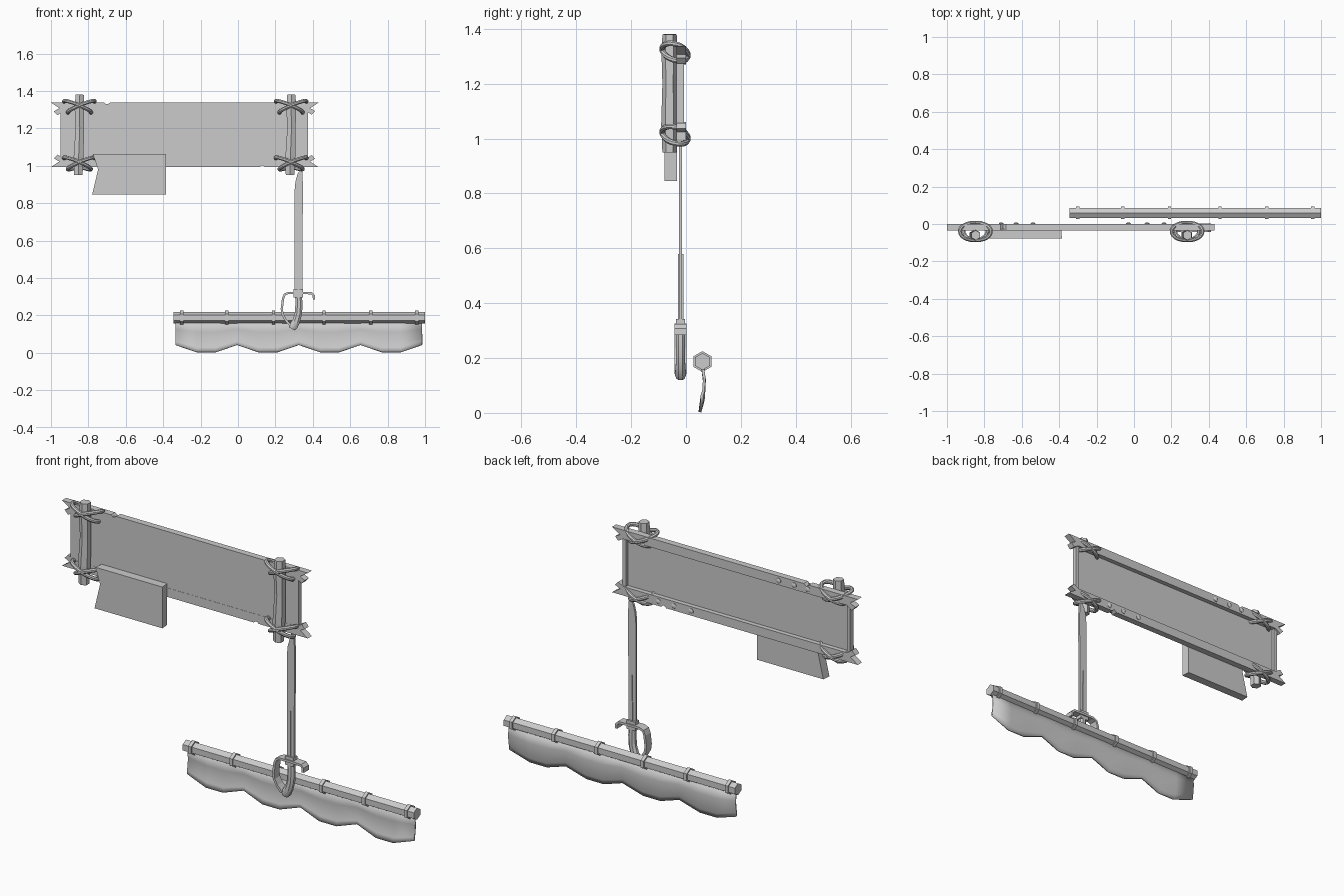
import bpy, bmesh
from math import sin, cos, pi, tau, radians
from mathutils import Vector

cube = bpy.data.objects.get("Cube")
if cube:
    bpy.data.objects.remove(cube, do_unlink=True)

grey = bpy.data.materials.new("plain grey")
grey.use_nodes = True
grey.diffuse_color = (0.6, 0.6, 0.6, 1)
grey.node_tree.nodes["Principled BSDF"].inputs["Base Color"].default_value = (0.6, 0.6, 0.6, 1)


def finish(bm, name, smooth=False):
    bmesh.ops.recalc_face_normals(bm, faces=bm.faces[:])
    mesh = bpy.data.meshes.new(name)
    bm.to_mesh(mesh)
    bm.free()
    mesh.materials.append(grey)
    ob = bpy.data.objects.new(name, mesh)
    bpy.context.collection.objects.link(ob)
    if smooth:
        bpy.ops.object.select_all(action="DESELECT")
        ob.select_set(True)
        bpy.context.view_layer.objects.active = ob
        bpy.ops.object.shade_smooth_by_angle(angle=radians(40))
    return ob


def slab(name, outline, y0, y1, back_inset=0):
    """Extrude an x-z outline from y0 to y1, optionally tapering the back."""
    bm = bmesh.new()
    face = bm.faces.new([bm.verts.new((x, y0, z)) for x, z in outline])
    out = bmesh.ops.extrude_face_region(bm, geom=[face])["geom"]
    back = [v for v in out if isinstance(v, bmesh.types.BMVert)]
    mid = sum((v.co for v in back), Vector()) / len(back)
    for v in back:
        v.co.y = y1
        v.co.x -= back_inset * (1 if v.co.x > mid.x else -1)
    return finish(bm, name)


def box(name, x0, x1, y0, y1, z0, z1):
    return slab(name, [(x0, z0), (x1, z0), (x1, z1), (x0, z1)], y0, y1)


def sweep(name, path, ref, a, b, sides, closed=False, smooth=True, scale=None):
    """Sweep an a-by-b polygon along path; b lies along the ref direction."""
    bm = bmesh.new()
    pts = [Vector(p) for p in path]
    n = len(pts)
    rings = []
    for i, p in enumerate(pts):
        before = pts[(i - 1) % n] if closed else pts[max(i - 1, 0)]
        after = pts[(i + 1) % n] if closed else pts[min(i + 1, n - 1)]
        t = (after - before).normalized()
        u = t.cross(Vector(ref)).normalized()
        w = u.cross(t)
        k = scale[i] if scale else 1
        rings.append([bm.verts.new(p + k * (u * a * cos(tau * (j + .5) / sides)
                                            + w * b * sin(tau * (j + .5) / sides)))
                      for j in range(sides)])
    for i in range(n if closed else n - 1):
        r, s = rings[i], rings[(i + 1) % n]
        for j in range(sides):
            bm.faces.new((r[j], r[(j + 1) % sides], s[(j + 1) % sides], s[j]))
    if not closed:
        bm.faces.new(rings[0])
        bm.faces.new(rings[-1])
    return finish(bm, name, smooth)


# Sign board: thin panel, splintered rails and end stiles
MID = 1.165
box("board_panel", -.95, .375, -.033, -.024, 1.0, 1.33)
for side, word in ((1, "top"), (-1, "bottom")):
    nick = -.70 if side > 0 else .13
    rail = [(-1, .172), (nick - .015, .172), (nick, .160), (nick + .015, .172),
            (.43, .172), (.385, .142), (.412, .128), (.395, .108), (.365, .125),
            (-.935, .125), (-.965, .105), (-.985, .126), (-.955, .142)]
    slab(word + "_rail", [(x, MID + side * z) for x, z in rail], -.034, 0)
    # Rivets on the back of the rail
    for x in ((-.71, -.63, -.54) if side > 0 else (-.03, .07, .16)):
        sweep(word + "_rivet", [(x, -.005, MID + side * .148), (x, .003, MID + side * .148),
                                (x, .007, MID + side * .148)],
              (0, 0, 1), .014, .014, 8, scale=(1, 1, .6))
box("right_stile", -.95, -.93, -.034, -.008, 1.03, 1.30)
box("left_stile", .355, .375, -.034, -.008, 1.03, 1.30)

# Hanging plate with a notched edge
slab("hanging_plate", [(-.775, 1.062), (-.748, .98), (-.78, .845), (-.385, .845), (-.385, 1.062)],
     -.078, -.033, back_inset=.004)

# Posts with crossed rope lashings
for px, word in ((-.848, "right"), (.284, "left")):
    sweep(word + "_post", [(px - .006, -.06, .95), (px - .004, -.06, 1.05), (px + .002, -.06, 1.2),
                           (px, -.06, 1.3), (px + .002, -.06, 1.38)],
          (0, 1, 0), .029, .029, 6, smooth=False, scale=(.9, 1.05, .9, 1, .9))
    for zc in (1.012, 1.315):
        for tilt in (-1, 1):
            loop = []
            for i in range(24):
                t = tau * i / 24
                loop.append((px + tilt * .010 + .073 * cos(t), -.04 + .047 * sin(t),
                             zc + tilt * .030 * cos(t) - .012 * sin(t)))
            sweep(word + "_lashing", loop, (0, 0, 1), .0105, .0105, 8, closed=True)

# Sword: blade, rib, collar, grip and knuckle guard
slab("sword_blade", [(.302, .32), (.344, .32), (.347, .90), (.344, .965), (.337, .985),
                     (.318, .955), (.307, .915), (.302, .86)], -.026, -.014)
slab("blade_rib", [(.318, .34), (.328, .34), (.326, .58), (.322, .58)], -.030, -.010)
box("sword_collar", .298, .348, -.036, -.004, .296, .342)
sweep("sword_grip", [(.323, -.02, .32), (.326, -.02, .26), (.323, -.02, .21),
                     (.312, -.02, .17), (.296, -.02, .142), (.288, -.02, .128)],
      (0, 1, 0), .021, .018, 8, scale=(.9, 1, 1, 1.05, 1.2, .9))
sweep("knuckle_guard", [(.406, -.02, .284), (.405, -.02, .306), (.394, -.02, .318),
                        (.35, -.02, .320), (.27, -.02, .320), (.25, -.02, .312),
                        (.241, -.02, .29), (.234, -.02, .235), (.238, -.02, .205),
                        (.255, -.02, .175), (.282, -.02, .145)],
      (0, 1, 0), .0085, .031, 4, smooth=False)

# Hexagonal curtain rod with rings
ROD_Y, ROD_Z = .06, .187
sweep("curtain_rod", [(-.345, ROD_Y, ROD_Z), (1, ROD_Y, ROD_Z)], (0, 0, 1),
      .031, .031, 6, smooth=False)
for x in (-.30, -.06, .19, .46, .71, .955):
    sweep("rod_ring", [(x - .009, ROD_Y, ROD_Z), (x + .009, ROD_Y, ROD_Z)], (0, 0, 1),
          .038, .038, 6, smooth=False)

# Scalloped curtain hanging from the rod
hem = [(-.335, .042)]
for k in range(4):
    x = -.335 + .33 * k
    hem += [(x + .115, .003), (x + .215, .003), (x + .33, .042)]
bm = bmesh.new()
drop = ((0, .060), (.35, .067), (.7, .064), (.85, .058), (1, .050))
rows = [[bm.verts.new((x, y + (z * .2 if f == 1 else 0), .17 + (z - .17) * f)) for x, z in hem]
        for f, y in drop]
for upper, lower in zip(rows, rows[1:]):
    for j in range(len(hem) - 1):
        bm.faces.new((upper[j], lower[j], lower[j + 1], upper[j + 1]))
curtain = finish(bm, "curtain", True)
thick = curtain.modifiers.new("thickness", "SOLIDIFY")
thick.thickness = .010
thick.offset = 0
